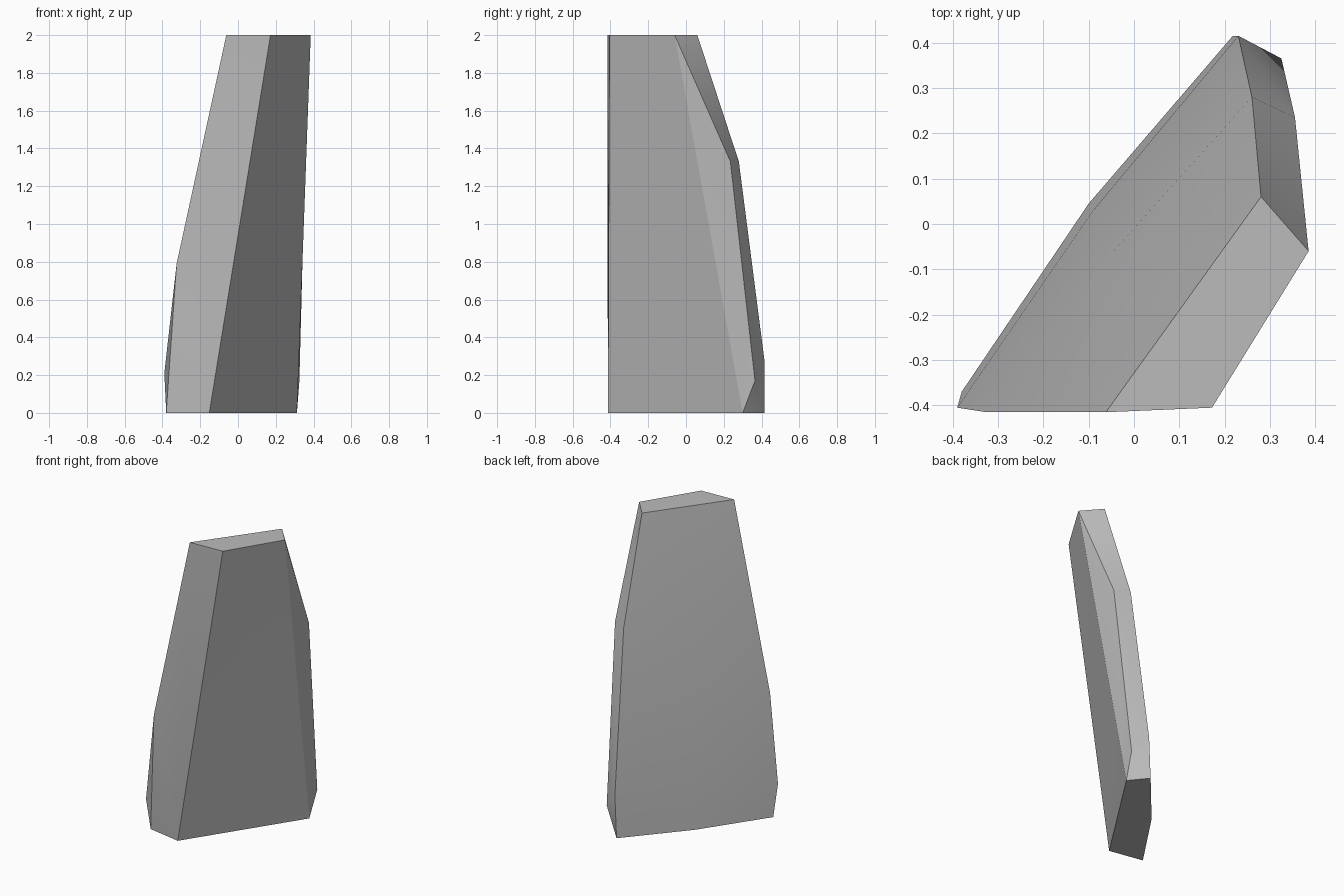
import bpy
import bmesh
import math

cube = bpy.data.objects.get("Cube")
if cube:
    bpy.data.objects.remove(cube, do_unlink=True)

stone = bpy.data.materials.new("stone_grey")
stone.use_nodes = True
grey = (0.5, 0.5, 0.5, 1)
stone.diffuse_color = grey
stone.node_tree.nodes["Principled BSDF"].inputs["Base Color"].default_value = grey

# Edge profiles of the slab, each listed from top to bottom
left_edge = [(-.062, -.415, 2), (-.325, -.415, .79), (-.39, -.405, .21), (-.38, -.37, 0)]
back_ridge = [(.28, .06, 2), (.26, .28, 1.33), (.23, .415, .28), (.218, .415, 0)]
right_ridge = [(.385, -.06, 2), (.355, .235, 1.33), (.325, .365, .17), (.312, .3, 0)]
front_ridge = [(.172, -.405, 2), (-.152, -.413, 0)]
# Points that bow the broad back outwards
back_bulge = [(-.05, -.065, 1.06), (-.09, .03, .25), (-.1, .045, 0)]

bm = bmesh.new()
left, back, right, front, bulge = (
    [bm.verts.new(p) for p in edge]
    for edge in (left_edge, back_ridge, right_ridge, front_ridge, back_bulge))

# Broad back, fanned at the top and then in two columns
for tri in ((left[0], left[1], bulge[0]), (left[0], bulge[0], back[0]),
            (back[0], bulge[0], back[1])):
    bm.faces.new(tri)
for i in (1, 2):
    bm.faces.new((left[i], left[i + 1], bulge[i], bulge[i - 1]))
    bm.faces.new((bulge[i - 1], bulge[i], back[i + 1], back[i]))

# Narrow side between the two right-hand ridges
for i in range(3):
    bm.faces.new((back[i], back[i + 1], right[i + 1], right[i]))

# Broad front with its chamfered outer part, then the narrow front
bm.faces.new((front[0], right[0], right[3], front[1]))
bm.faces.new(right)
bm.faces.new(left + [front[1], front[0]])

# Top and base
bm.faces.new((left[0], front[0], right[0], back[0]))
bm.faces.new((left[3], bulge[2], back[3], right[3], front[1]))

bmesh.ops.triangulate(bm, faces=[f for f in bm.faces if len(f.verts) > 3])
bmesh.ops.recalc_face_normals(bm, faces=bm.faces)
mesh = bpy.data.meshes.new("stone_slab")
bm.to_mesh(mesh)
bm.free()
mesh.materials.append(stone)

slab = bpy.data.objects.new("stone_slab", mesh)
bpy.context.collection.objects.link(slab)
bpy.ops.object.select_all(action='DESELECT')
slab.select_set(True)
bpy.context.view_layer.objects.active = slab
bpy.ops.object.shade_smooth_by_angle(angle=math.radians(30))
